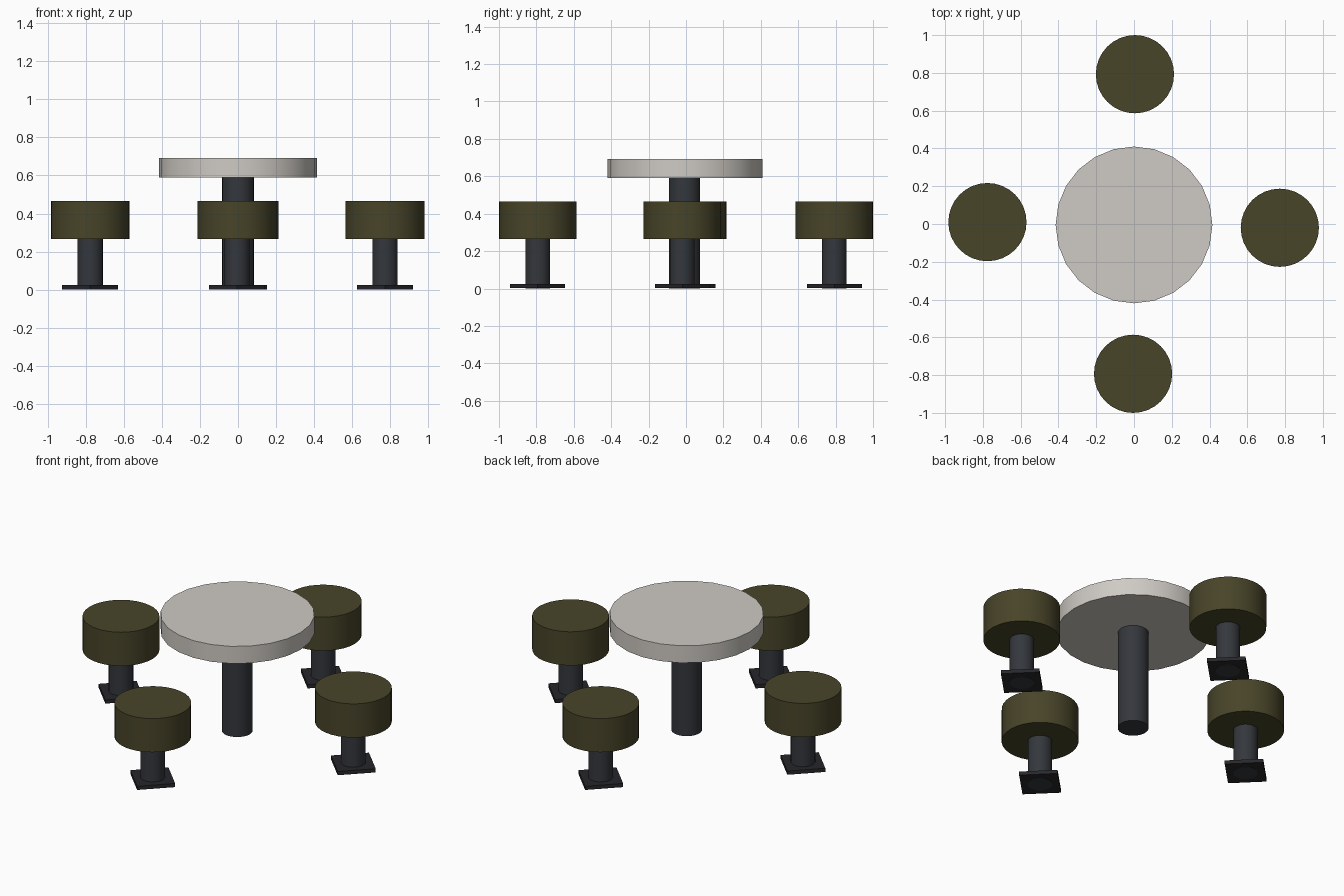
import bpy, math

if "Cube" in bpy.data.objects:
    bpy.data.objects.remove(bpy.data.objects["Cube"])


def material(name, rgb):
    m = bpy.data.materials.new(name)
    m.diffuse_color = (*rgb, 1)
    m.use_nodes = True
    m.node_tree.nodes["Principled BSDF"].inputs["Base Color"].default_value = m.diffuse_color
    return m


STONE = material("pale_stone", (0.62, 0.59, 0.55))
OLIVE = material("olive_pad", (0.065, 0.058, 0.022))
METAL = material("dark_metal", (0.034, 0.038, 0.045))
BLACK = material("black_plate", (0.02, 0.02, 0.025))


def disc(name, x, y, radius, z0, z1, mat, sides=32):
    """Upright cylinder or prism between two heights."""
    bpy.ops.mesh.primitive_cylinder_add(
        vertices=sides, radius=radius, depth=z1 - z0, location=(x, y, (z0 + z1) / 2))
    ob = bpy.context.object
    ob.name = name
    ob.data.materials.append(mat)
    if sides > 8:
        bpy.ops.object.shade_smooth_by_angle(angle=math.radians(30))
    return ob


# Table
disc("table_top", 0, -0.005, 0.415, 0.59, 0.692, STONE, 24)
disc("table_post", 0, -0.007, 0.083, 0.0, 0.592, METAL)

# Four stools: pad, post and a square foot turned corner-out
stools = {
    "front": (-0.005, -0.793),
    "back": (0.005, 0.793),
    "left": (-0.776, 0.01),
    "right": (0.772, -0.02),
}
for side, (x, y) in stools.items():
    disc(side + "_stool_seat", x, y, 0.207, 0.266, 0.466, OLIVE)
    disc(side + "_stool_post", x, y, 0.066, 0.0, 0.268, METAL)
    disc(side + "_stool_foot", x, y, 0.147, 0.002, 0.024, BLACK, 4)
